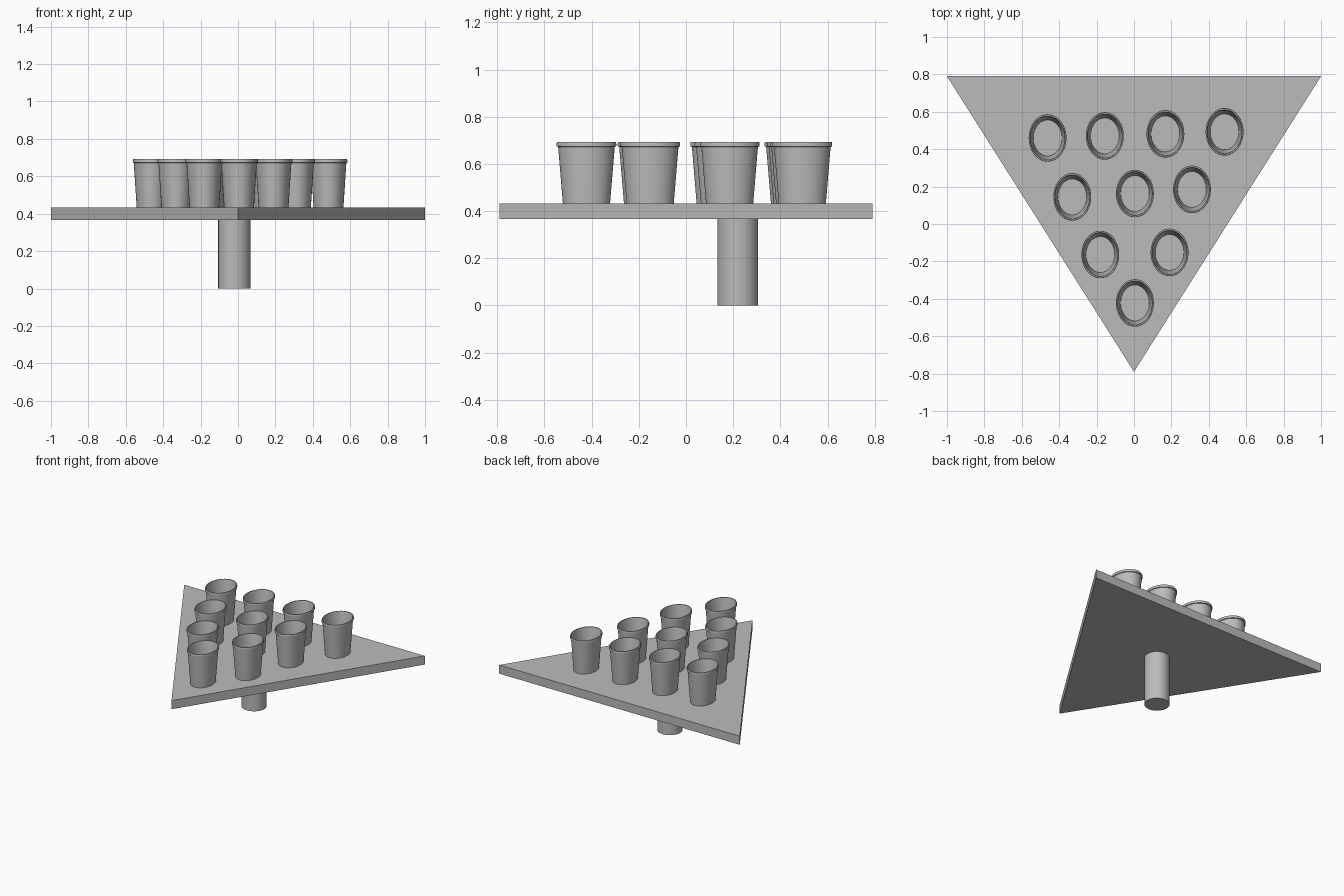
import bpy, bmesh, math

cube = bpy.data.objects.get("Cube")
if cube:
    bpy.data.objects.remove(cube, do_unlink=True)

# One plain grey throughout
grey = bpy.data.materials.new("plain grey")
grey.use_nodes = True
colour = (0.5, 0.5, 0.5, 1)
grey.diffuse_color = colour
grey.node_tree.nodes["Principled BSDF"].inputs["Base Color"].default_value = colour

BOARD_BOTTOM, BOARD_TOP = 0.367, 0.432
SEGMENTS = 48


def make_object(name, bm, location=(0, 0, 0), smooth=False):
    bmesh.ops.recalc_face_normals(bm, faces=bm.faces)
    mesh = bpy.data.meshes.new(name)
    bm.to_mesh(mesh)
    bm.free()
    mesh.materials.append(grey)
    obj = bpy.data.objects.new(name, mesh)
    obj.location = location
    bpy.context.collection.objects.link(obj)
    if smooth:
        bpy.ops.object.select_all(action='DESELECT')
        obj.select_set(True)
        bpy.context.view_layer.objects.active = obj
        bpy.ops.object.shade_smooth_by_angle(angle=math.radians(35))
    return obj


def lathe(profile, squash):
    """Turn (radius, height) points about z, narrowed in x; caps both ends."""
    bm = bmesh.new()
    rings = []
    for r, z in profile:
        angles = [math.tau * i / SEGMENTS for i in range(SEGMENTS)]
        rings.append([bm.verts.new((r * squash * math.cos(a), r * math.sin(a), z))
                      for a in angles])
    for low, high in zip(rings, rings[1:]):
        for i in range(SEGMENTS):
            j = (i + 1) % SEGMENTS
            bm.faces.new((low[i], low[j], high[j], high[i]))
    bm.faces.new(rings[0])
    bm.faces.new(rings[-1])
    return bm


# Triangular board, point towards the front
bm = bmesh.new()
corners = [(-1, 0.79), (0, -0.79), (1, 0.79)]
base = bm.faces.new([bm.verts.new((x, y, BOARD_BOTTOM)) for x, y in corners])
raised = bmesh.ops.extrude_face_region(bm, geom=[base])["geom"]
bmesh.ops.translate(bm, vec=(0, 0, BOARD_TOP - BOARD_BOTTOM),
                    verts=[v for v in raised if isinstance(v, bmesh.types.BMVert)])
make_object("triangular_board", bm)

# Single round leg
make_object("leg", lathe([(0.086, 0), (0.086, BOARD_BOTTOM)], 1.0),
            (-0.02, 0.22, 0), True)

# Hollow tapered cups with a rolled lip, standing in four rows
cup_profile = [(0.100, 0), (0.120, 0.240), (0.126, 0.242), (0.127, 0.252),
               (0.125, 0.260), (0.118, 0.260), (0.115, 0.250), (0.096, 0.008)]
rows = [
    [(0.005, -0.422)],
    [(-0.18, -0.163), (0.19, -0.152)],
    [(-0.33, 0.145), (0.005, 0.163), (0.31, 0.185)],
    [(-0.462, 0.46), (-0.156, 0.471), (0.168, 0.482), (0.484, 0.493)],
]
for r, row in enumerate(rows, 1):
    for c, (x, y) in enumerate(row, 1):
        make_object(f"cup_row{r}_{c}", lathe(cup_profile, 0.795),
                    (x, y, BOARD_TOP), True)
